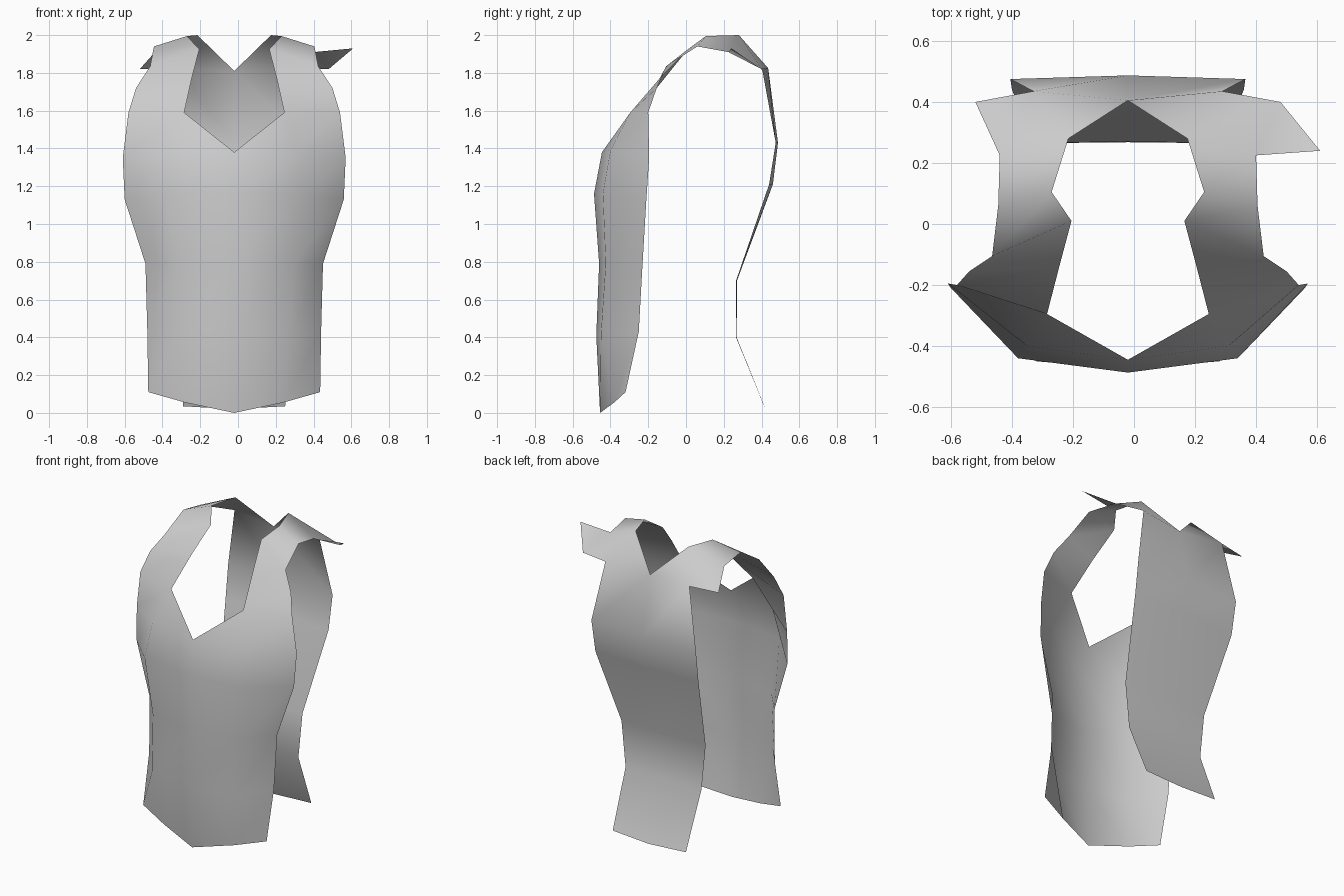
import bpy, bmesh
from mathutils import Vector

if "Cube" in bpy.data.objects:
    bpy.data.objects.remove(bpy.data.objects["Cube"])

CENTRE_X = -0.02

mat = bpy.data.materials.new("cloth grey")
mat.use_nodes = True
grey = (0.6, 0.6, 0.6, 1)
mat.diffuse_color = grey
mat.node_tree.nodes["Principled BSDF"].inputs["Base Color"].default_value = grey

# Front panel rows from hem to chest: centre, middle, side edge
front = [
    [(0, -.455, 0), (.26, -.38, .055), (.455, -.32, .11)],
    [(0, -.475, .41), (.30, -.45, .42), (.46, -.25, .43)],
    [(0, -.46, .79), (.31, -.425, .79), (.47, -.23, .79)],
    [(0, -.487, 1.16), (.36, -.44, 1.16), (.58, -.21, 1.13)],
    [(0, -.445, 1.38), (.33, -.40, 1.39), (.59, -.195, 1.35)],
]
# Shoulder strap rows from chest over to the back: neck edge, armhole edge
strap = [
    [(.265, -.295, 1.59), (.56, -.20, 1.59)],
    [(.225, -.14, 1.77), (.52, -.155, 1.72)],
    [(.185, .01, 1.925), (.445, -.105, 1.835)],
    [(.25, .105, 1.995), (.425, .06, 1.94)],
    [(.195, .28, 2.0), (.42, .225, 1.91)],
]
# Back panel rows from neck to tail: centre, side edge
back = [
    [(0, .405, 1.81), (.31, .435, 1.825)],
    [(0, .487, 1.43), (.385, .475, 1.43)],
    [(0, .46, 1.21), (.38, .44, 1.21)],
    [(0, .27, .70), (.31, .265, .70)],
    [(0, .268, .40), (.28, .265, .40)],
    [(0, .42, .02), (.27, .415, .035)],
]
sleeve_corner = (.50, .40, 1.82)

bm = bmesh.new()


def build_half(side):
    """Build one half of the garment; side is +1 or -1."""
    def vert(p):
        return bm.verts.new((p[0] * side + CENTRE_X, p[1], p[2]))

    def face(*vs):
        bm.faces.new(vs if side > 0 else vs[::-1])

    def skin(rows):
        for lo, hi in zip(rows, rows[1:]):
            for i in range(len(lo) - 1):
                face(lo[i], lo[i + 1], hi[i + 1], hi[i])

    f, s, b = ([[vert(p) for p in row] for row in part]
               for part in (front, strap, back))
    corner = vert(sleeve_corner)
    for part in (f, s, b):
        skin(part)
    # Chest below the neckline
    face(f[-1][0], f[-1][1], s[0][0])
    face(f[-1][1], f[-1][2], s[0][1], s[0][0])
    # Strap joins the back, with a short cap sleeve
    face(s[-1][0], b[0][1], b[0][0])
    face(s[-1][0], s[-1][1], corner, b[0][1])
    # The left sleeve has an extra pulled-out tip
    if side > 0:
        face(s[-1][1], vert((.63, .24, 1.93)), corner)


build_half(1)
build_half(-1)
bmesh.ops.remove_doubles(bm, verts=bm.verts, dist=0.0005)

mesh = bpy.data.meshes.new("vest")
bm.to_mesh(mesh)
bm.free()
mesh.materials.append(mat)
for poly in mesh.polygons:
    poly.use_smooth = True
vest = bpy.data.objects.new("vest", mesh)
bpy.context.collection.objects.link(vest)
